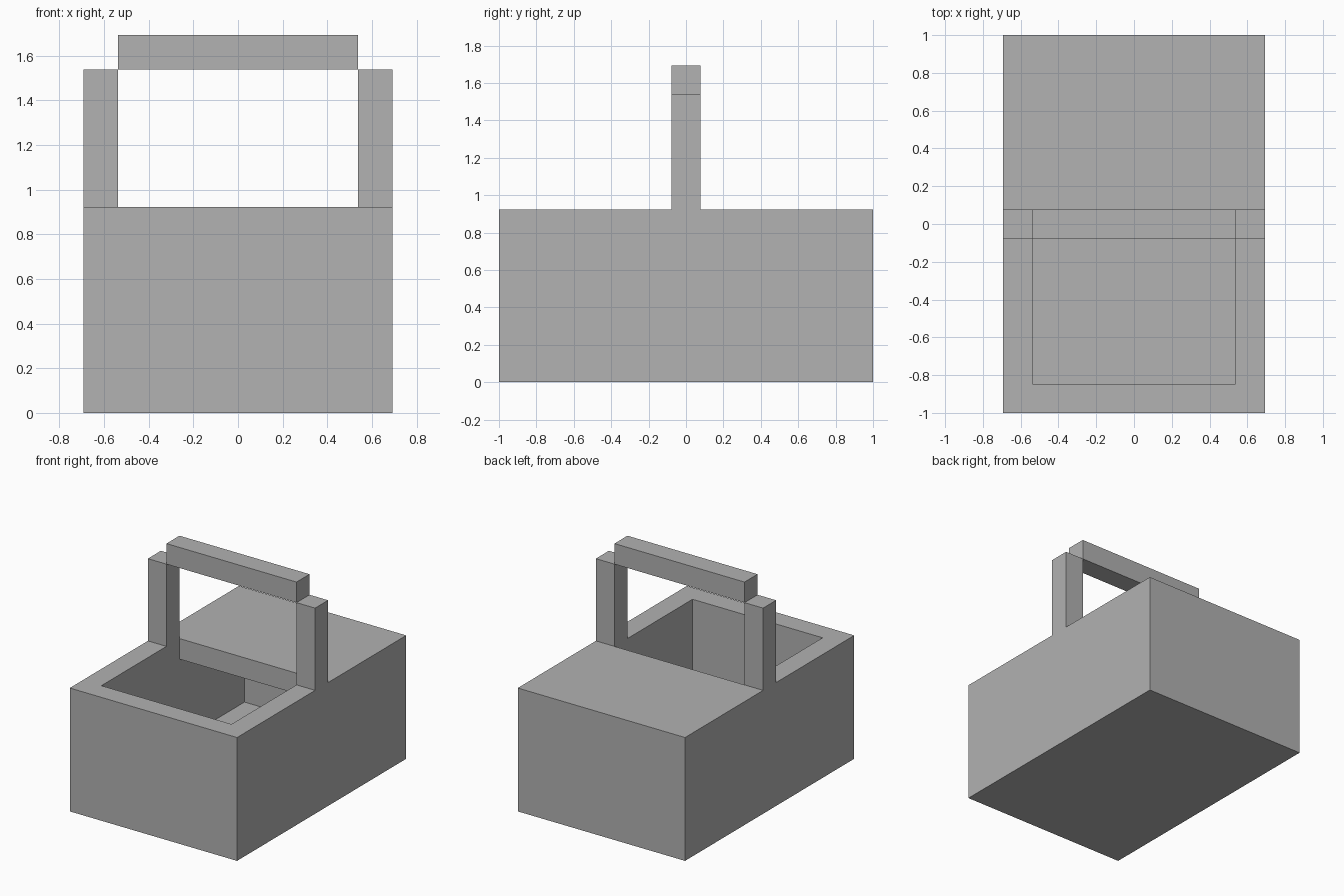
import bpy
import bmesh

default = bpy.data.objects.get("Cube")
if default:
    bpy.data.objects.remove(default, do_unlink=True)

U = 2 / 13  # the basket is laid out on a grid, 13 cells long

grey = bpy.data.materials.new("plain grey")
grey.use_nodes = True
grey.diffuse_color = (0.445, 0.445, 0.445, 1)
grey.node_tree.nodes["Principled BSDF"].inputs["Base Color"].default_value = grey.diffuse_color


def prism(name, profile, x0, x1):
    """Extrude a (y, z) outline from x0 to x1, all in grid cells."""
    bm = bmesh.new()
    face = bm.faces.new([bm.verts.new((x0 * U, y * U, z * U)) for y, z in profile])
    new = bmesh.ops.extrude_face_region(bm, geom=[face])["geom"]
    verts = [v for v in new if isinstance(v, bmesh.types.BMVert)]
    bmesh.ops.translate(bm, verts=verts, vec=((x1 - x0) * U, 0, 0))
    bmesh.ops.recalc_face_normals(bm, faces=bm.faces)
    mesh = bpy.data.meshes.new(name)
    bm.to_mesh(mesh)
    bm.free()
    mesh.materials.append(grey)
    obj = bpy.data.objects.new(name, mesh)
    bpy.context.collection.objects.link(obj)
    return obj


def box(name, x, y, z):
    return prism(name, [(y[0], z[0]), (y[1], z[0]), (y[1], z[1]), (y[0], z[1])], *x)


# Basket body, with a lid over the back half
body = box("basket_body", (-4.5, 4.5), (-6.5, 6.5), (0, 6))

# Hollow: runs under the lid and opens through the top at the front
hollow = prism("hollow_cutter",
               [(-5.5, 1), (5.5, 1), (5.5, 5), (0.5, 5), (0.5, 7), (-5.5, 7)], -3.5, 3.5)
hollow.hide_render = True
cut = body.modifiers.new("hollow", "BOOLEAN")
cut.operation = "DIFFERENCE"
cut.solver = "EXACT"
cut.object = hollow
bpy.context.view_layer.objects.active = body
bpy.ops.object.modifier_apply(modifier=cut.name)
bpy.data.objects.remove(hollow, do_unlink=True)

# Handle: two posts and a raised grip between them
for side, x in (("right", (-4.5, -3.5)), ("left", (3.5, 4.5))):
    box(f"handle_post_{side}", x, (-0.5, 0.5), (6, 10))
box("handle_grip", (-3.5, 3.5), (-0.5, 0.5), (10, 11))
